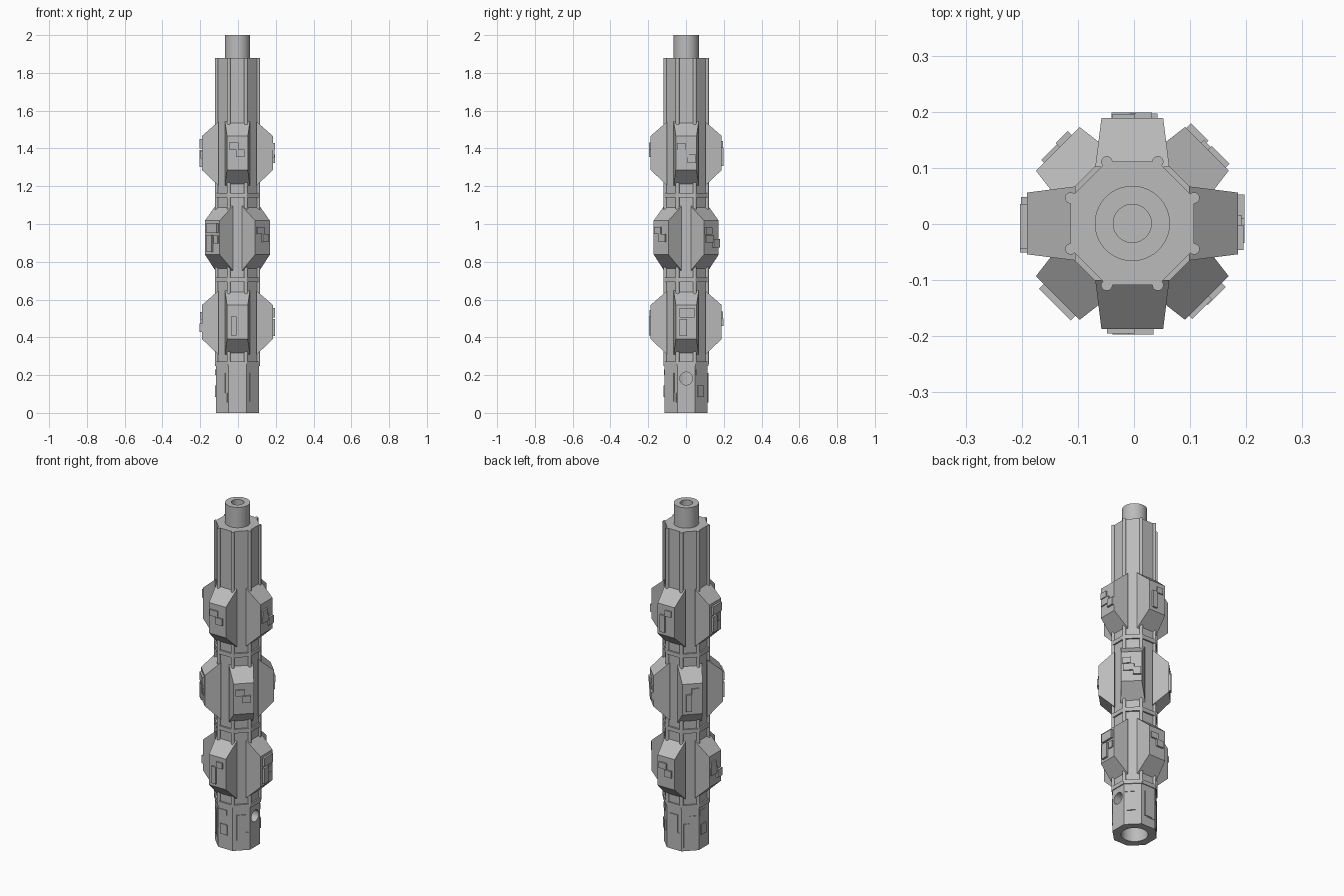
import bpy, bmesh
from math import cos, sin, pi, radians
from mathutils import Matrix, Vector

if "Cube" in bpy.data.objects:
    bpy.data.objects.remove(bpy.data.objects["Cube"])

CENTRE = Matrix.Translation((-0.003, 0.001, 0))
APOTHEM = 0.11
CORNER = APOTHEM / cos(pi / 8)

grey = bpy.data.materials.new("mid_grey")
grey.use_nodes = True
grey.diffuse_color = (0.5, 0.5, 0.5, 1)
grey.node_tree.nodes["Principled BSDF"].inputs["Base Color"].default_value = (0.5, 0.5, 0.5, 1)


def finish(name, bm):
    """Turn a bmesh into a grey object on the shaft axis."""
    bmesh.ops.recalc_face_normals(bm, faces=bm.faces)
    bm.transform(CENTRE)
    mesh = bpy.data.meshes.new(name)
    bm.to_mesh(mesh)
    bm.free()
    mesh.materials.append(grey)
    obj = bpy.data.objects.new(name, mesh)
    bpy.context.collection.objects.link(obj)
    return obj


def add_cylinder(bm, radius, low, high, sides, x=0, y=0):
    turn = Matrix.Rotation(pi / sides, 4, "Z")
    place = Matrix.Translation((x, y, (low + high) / 2)) @ turn
    bmesh.ops.create_cone(bm, cap_ends=True, segments=sides, radius1=radius,
                          radius2=radius, depth=high - low, matrix=place)


def cylinder(name, radius, low, high, sides=48):
    bm = bmesh.new()
    add_cylinder(bm, radius, low, high, sides)
    return finish(name, bm)


def octagon(name, apothem, low, high):
    return cylinder(name, apothem / cos(pi / 8), low, high, 8)


def activate(obj):
    bpy.ops.object.select_all(action="DESELECT")
    obj.select_set(True)
    bpy.context.view_layer.objects.active = obj


def cut(obj, cutter):
    mod = obj.modifiers.new("cut", "BOOLEAN")
    mod.operation = "DIFFERENCE"
    mod.solver = "EXACT"
    mod.object = cutter
    activate(obj)
    bpy.ops.object.modifier_apply(modifier=mod.name)
    bpy.data.objects.remove(cutter)


def smooth(obj):
    activate(obj)
    bpy.ops.object.shade_smooth_by_angle(angle=radians(30))


# Hollow base with a round side hole
base = octagon("base_section", 0.114, 0, 0.26)
cut(base, cylinder("base_bore_cutter", 0.072, -0.1, 0.4))
bm = bmesh.new()
bmesh.ops.create_cone(bm, cap_ends=True, segments=32, radius1=0.034, radius2=0.034, depth=0.12,
                      matrix=Matrix.Translation((0.11, 0, 0.182)) @ Matrix.Rotation(pi / 2, 4, "Y"))
cut(base, finish("side_hole_cutter", bm))

# Main shaft and top tube with a through bore
shaft = octagon("main_shaft", APOTHEM, 0.26, 1.88)
cut(shaft, cylinder("shaft_bore_cutter", 0.034, 0.1, 2.1))
tube = cylinder("top_tube", 0.067, 1.88, 2.0)
cut(tube, cylinder("tube_bore_cutter", 0.034, 1.7, 2.1))
for part in (base, shaft, tube):
    smooth(part)

# Collars between the block rings
for name, z in (("lower", 0.26), ("middle", 0.706), ("upper", 1.152)):
    octagon(name + "_collar", 0.119, z - 0.012, z + 0.012)

# Thin rods along the corners of the shaft
bm = bmesh.new()
for i in range(8):
    a = pi / 8 + i * pi / 4
    add_cylinder(bm, 0.01, 0.26, 1.88, 16, CORNER * cos(a), CORNER * sin(a))
smooth(finish("corner_rods", bm))


def outward(angle, r, u, z):
    """Point at distance r along a direction, u to its side, at height z."""
    return Vector((r * cos(angle) - u * sin(angle), r * sin(angle) + u * cos(angle), z))


def add_prism(bm, near, far):
    """Solid between two four-cornered loops."""
    a, b = ([bm.verts.new(p) for p in loop] for loop in (near, far))
    bm.faces.new(a)
    bm.faces.new(b)
    for i in range(4):
        j = (i + 1) % 4
        bm.faces.new((a[i], a[j], b[j], b[i]))


def rectangle(angle, r, u0, u1, z0, z1):
    return [outward(angle, r, u, z) for u, z in ((u0, z0), (u1, z0), (u1, z1), (u0, z1))]


def add_plates(bm, angle, r, z, plates):
    """Raised plates: side offset, height offset, width, height, thickness."""
    for u, v, w, h, t in plates:
        span = (u - w / 2, u + w / 2, z + v - h / 2, z + v + h / 2)
        add_prism(bm, rectangle(angle, r - 0.004, *span), rectangle(angle, r + t, *span))


BLOCK_PLATES = [
    [(-0.02, 0.037, 0.05, 0.036, 0.008), (0.015, -0.002, 0.045, 0.04, 0.01)],
    [(-0.025, 0.035, 0.045, 0.036, 0.01), (-0.015, -0.005, 0.06, 0.04, 0.007),
     (0.03, -0.03, 0.044, 0.045, 0.012)],
    [(-0.02, -0.02, 0.03, 0.1, 0.01), (0.015, 0.045, 0.04, 0.035, 0.007)],
    [(0.005, 0.05, 0.08, 0.05, 0.012), (-0.015, -0.03, 0.04, 0.09, 0.012),
     (0.03, -0.01, 0.03, 0.04, 0.007)],
]
BASE_PLATES = [
    [(-0.015, 0.215, 0.05, 0.03, 0.004), (-0.008, 0.115, 0.045, 0.06, 0.006)],
    [(0.0, 0.135, 0.05, 0.15, 0.005), (0.015, 0.08, 0.05, 0.05, 0.003)],
    [(-0.012, 0.09, 0.045, 0.14, 0.005), (0.015, 0.18, 0.035, 0.05, 0.004)],
]

# Three rings of chamfered blocks, the middle one turned by an eighth
plates = bmesh.new()
for ring, (name, z) in enumerate((("lower", 0.481), ("middle", 0.928), ("upper", 1.376))):
    blocks = bmesh.new()
    for i in range(4):
        angle = -pi / 2 + i * pi / 2 + (ring == 1) * pi / 4
        add_prism(blocks, rectangle(angle, 0.101, -0.066, 0.066, z - 0.173, z + 0.166),
                  rectangle(angle, 0.188, -0.055, 0.055, z - 0.09, z + 0.09))
        add_plates(plates, angle, 0.188, z, BLOCK_PLATES[(i + 2 * (ring == 0)) % 4])
    finish(name + "_blocks", blocks)
finish("block_plates", plates)

# Raised plates around the base, leaving the side hole clear
plates = bmesh.new()
for i in range(8):
    if i != 2:
        add_plates(plates, -pi / 2 + i * pi / 4, 0.114, 0, BASE_PLATES[i % 3])
finish("base_plates", plates)
